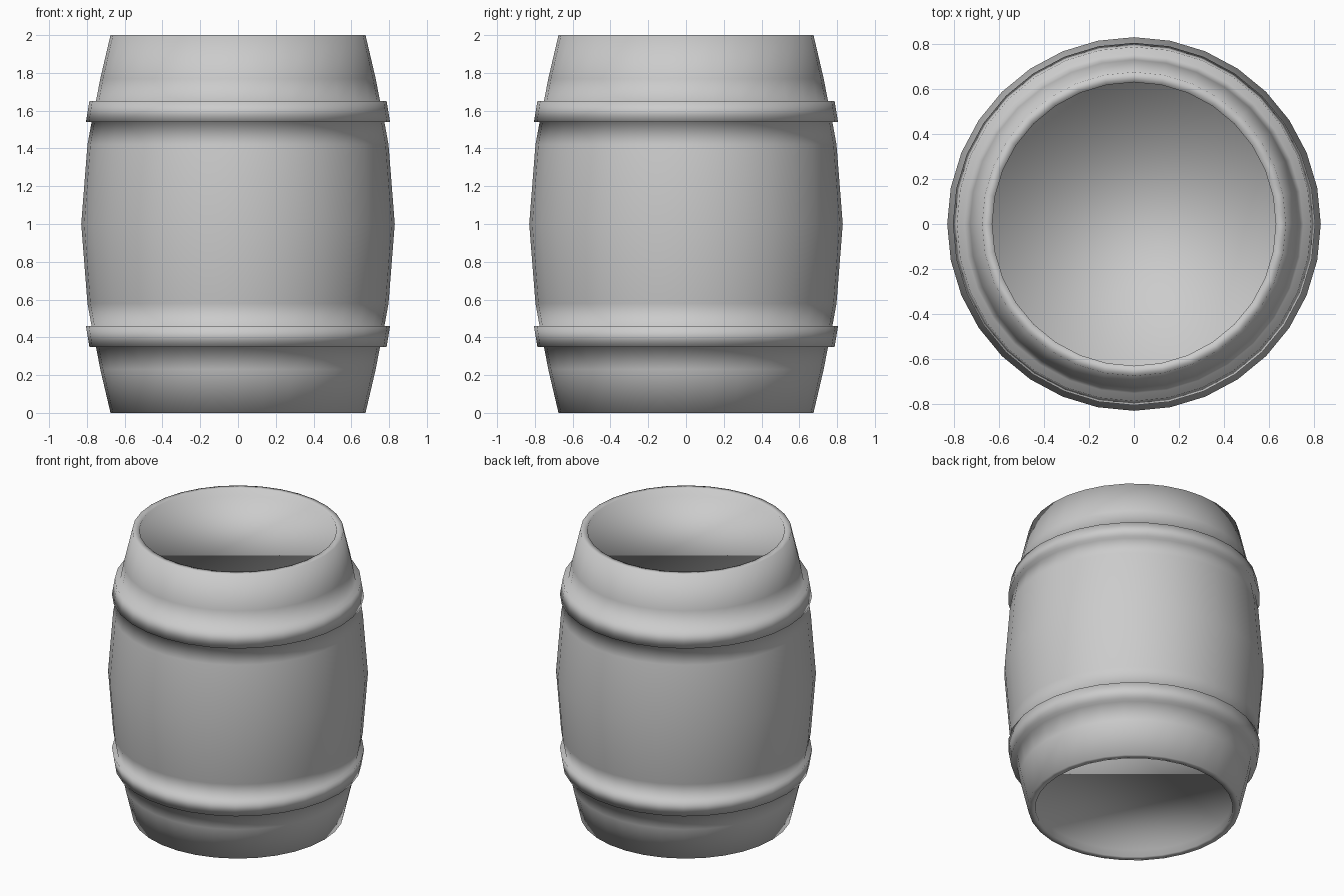
import bpy, bmesh
from math import cos, sin, tau

if "Cube" in bpy.data.objects:
    bpy.data.objects.remove(bpy.data.objects["Cube"])

SIDES = 32

# Lower half of the outline (radius, z), from the recessed bottom lid to the belly
half = [
    (0.63, 0.05), (0.63, 0.0), (0.675, 0.0),                # lid edge and rim
    (0.729, 0.23), (0.752, 0.35),                           # lower staves
    (0.787, 0.35), (0.805, 0.46), (0.775, 0.46),            # hoop
    (0.797, 0.58),                                          # upper staves
]
profile = half + [(0.83, 1.0)] + [(r, 2 - z) for r, z in reversed(half)]

# Revolve the outline and close both ends with flat lids
bm = bmesh.new()
rings = [[bm.verts.new((r * cos(tau * i / SIDES), r * sin(tau * i / SIDES), z))
          for i in range(SIDES)] for r, z in profile]
for a, b in zip(rings, rings[1:]):
    for i in range(SIDES):
        j = (i + 1) % SIDES
        bm.faces.new((a[i], a[j], b[j], b[i]))
bm.faces.new(rings[0][::-1])
bm.faces.new(rings[-1])
bmesh.ops.recalc_face_normals(bm, faces=bm.faces)

# Smooth shading everywhere, including hoops and lids
for f in bm.faces:
    f.smooth = True
mesh = bpy.data.meshes.new("barrel")
bm.to_mesh(mesh)
bm.free()
bpy.context.collection.objects.link(bpy.data.objects.new("barrel", mesh))
